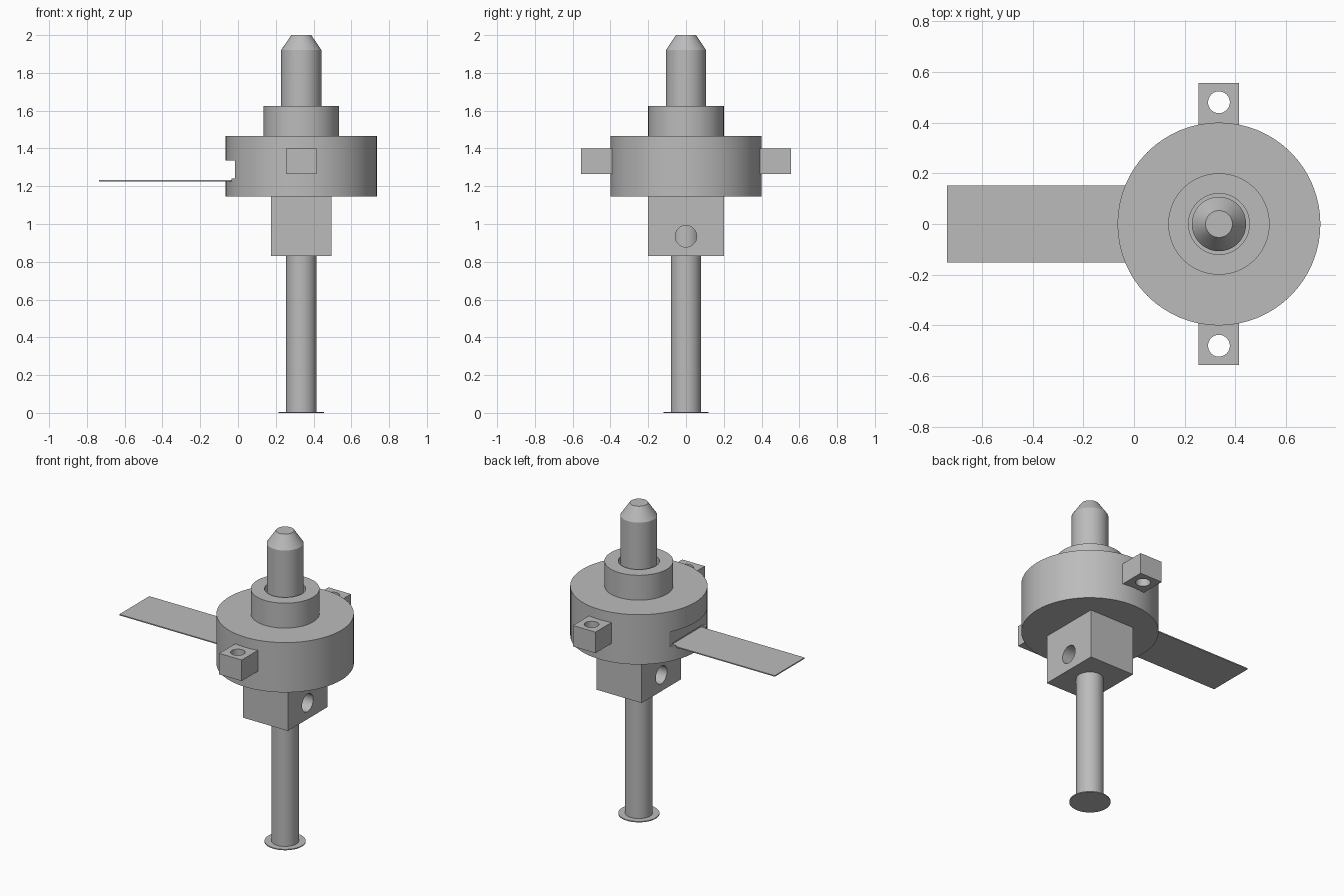
import bpy, bmesh, math
from mathutils import Vector

cube = bpy.data.objects.get("Cube")
if cube:
    bpy.data.objects.remove(cube, do_unlink=True)

AXIS = 0.335     # x position of the turned parts
SEGMENTS = 64

steel = bpy.data.materials.new("plain grey")
steel.use_nodes = True
colour = (0.5, 0.5, 0.5, 1)
steel.diffuse_color = colour
steel.node_tree.nodes["Principled BSDF"].inputs["Base Color"].default_value = colour


def finish(name, bm):
    bmesh.ops.recalc_face_normals(bm, faces=bm.faces[:])
    mesh = bpy.data.meshes.new(name)
    bm.to_mesh(mesh)
    bm.free()
    mesh.materials.append(steel)
    obj = bpy.data.objects.new(name, mesh)
    bpy.context.collection.objects.link(obj)
    return obj


def select(obj):
    bpy.ops.object.select_all(action="DESELECT")
    obj.select_set(True)
    bpy.context.view_layer.objects.active = obj


def smooth(obj):
    select(obj)
    bpy.ops.object.shade_smooth_by_angle(angle=math.radians(25))


def box(name, low, high):
    bm = bmesh.new()
    bmesh.ops.create_cube(bm, size=1)
    low, high = Vector(low), Vector(high)
    for v in bm.verts:
        v.co = (low + high) / 2 + v.co * (high - low)
    return finish(name, bm)


def lathe(name, profile, closed=False):
    """Turn a (radius, height) profile around the main axis."""
    bm = bmesh.new()
    verts = [bm.verts.new((AXIS + r, 0, z)) for r, z in profile]
    pairs = list(zip(verts, verts[1:]))
    if closed:
        pairs.append((verts[-1], verts[0]))
    edges = [bm.edges.new(p) for p in pairs]
    bmesh.ops.spin(bm, geom=verts + edges, cent=(AXIS, 0, 0), axis=(0, 0, 1),
                   angle=math.tau, steps=SEGMENTS)
    bmesh.ops.remove_doubles(bm, verts=bm.verts[:], dist=0.0001)
    return finish(name, bm)


def rod_cutter(radius, length, location, along_x=False):
    bm = bmesh.new()
    bmesh.ops.create_cone(bm, cap_ends=True, segments=32, radius1=radius,
                          radius2=radius, depth=length)
    obj = finish("cutter", bm)
    if along_x:
        obj.rotation_euler.y = math.pi / 2
    obj.location = location
    return obj


def cut(obj, cutter):
    cutter.hide_render = True
    mod = obj.modifiers.new("cut", "BOOLEAN")
    mod.operation = "DIFFERENCE"
    mod.solver = "EXACT"
    mod.object = cutter
    select(obj)
    bpy.ops.object.modifier_apply(modifier=mod.name)
    bpy.data.objects.remove(cutter, do_unlink=True)


# Sliding plunger with a thin foot and a chamfered tip
plunger = lathe("plunger", [(0, 0), (0.12, 0), (0.12, 0.006), (0.08, 0.006),
                            (0.08, 1.1), (0.107, 1.15), (0.107, 1.92),
                            (0.053, 2), (0, 2)])
smooth(plunger)

# Round housing with a bored collar
housing = lathe("housing", [(0.12, 1.145), (0.4, 1.145), (0.4, 1.465),
                            (0.2, 1.465), (0.2, 1.625), (0.12, 1.625)], closed=True)
# Side notch, with a narrower seat for the blade below it
cut(housing, box("cutter", (-0.2, -0.5, 1.24), (-0.015, 0.5, 1.335)))
cut(housing, box("cutter", (-0.2, -0.152, 1.225), (0.0, 0.152, 1.25)))
smooth(housing)

# Flat blade resting in the notch
box("blade", (-0.737, -0.152, 1.225), (0.02, 0.152, 1.232))

# Square block under the housing, cross drilled
block = box("lower_block", (0.175, -0.2, 0.83), (0.495, 0.2, 1.145))
cut(block, rod_cutter(0.057, 0.6, (AXIS, 0, 0.935), along_x=True))
smooth(block)

# Mounting ears with vertical holes
for side, name in ((-1, "front_ear"), (1, "back_ear")):
    ys = sorted((side * 0.385, side * 0.555))
    ear = box(name, (0.255, ys[0], 1.265), (0.415, ys[1], 1.4))
    cut(ear, rod_cutter(0.043, 0.4, (AXIS, side * 0.48, 1.33)))
    smooth(ear)
